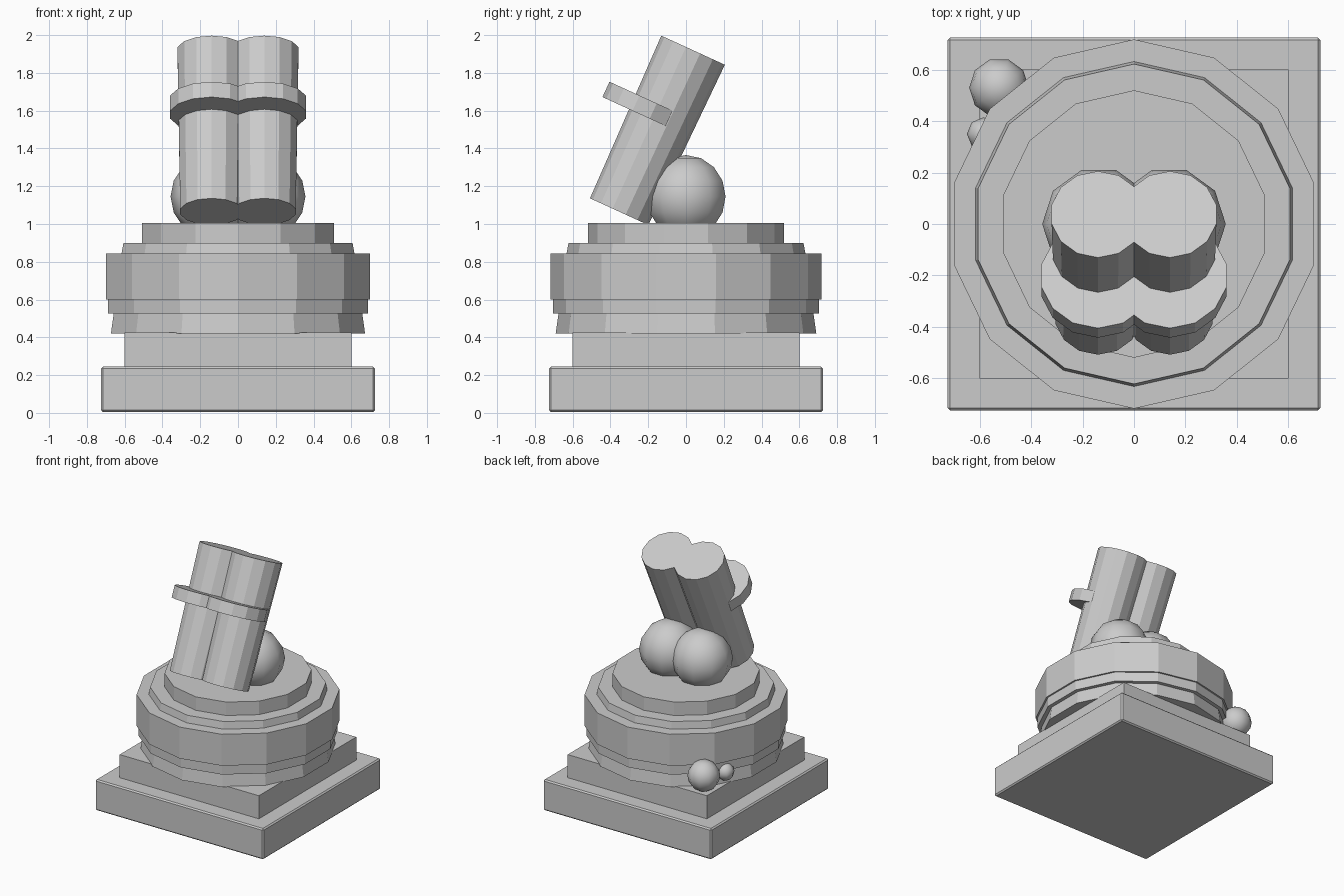
import bpy, bmesh, math
from mathutils import Matrix, Vector

if "Cube" in bpy.data.objects:
    bpy.data.objects.remove(bpy.data.objects["Cube"])

stone = bpy.data.materials.new("stone_grey")
stone.diffuse_color = (0.6, 0.6, 0.6, 1)
stone.use_nodes = True
stone.node_tree.nodes["Principled BSDF"].inputs["Base Color"].default_value = stone.diffuse_color


def finish(bm, name, matrix=Matrix(), smooth=False):
    bmesh.ops.remove_doubles(bm, verts=bm.verts, dist=1e-5)
    bmesh.ops.recalc_face_normals(bm, faces=bm.faces)
    for f in bm.faces:
        f.smooth = smooth
    mesh = bpy.data.meshes.new(name)
    bm.to_mesh(mesh)
    bm.free()
    mesh.materials.append(stone)
    ob = bpy.data.objects.new(name, mesh)
    ob.matrix_world = matrix
    bpy.context.collection.objects.link(ob)
    return ob


def lathe(name, profile, sides, start=math.pi / 2, matrix=Matrix(), smooth=False):
    """Turn (radius, height) points around z; flat ends are capped."""
    bm = bmesh.new()
    angles = [start + 2 * math.pi * i / sides for i in range(sides)]
    rings = [[bm.verts.new((r * math.cos(a), r * math.sin(a), z)) for a in angles]
             for r, z in profile]
    for lo, hi in zip(rings, rings[1:]):
        for i in range(sides):
            j = (i + 1) % sides
            bm.faces.new((lo[i], lo[j], hi[j], hi[i]))
    if profile[0][0] > 0:
        bm.faces.new(rings[0][::-1])
        bm.faces.new(rings[-1])
    return finish(bm, name, matrix, smooth)


def ball(name, centre, radius, segments, rings):
    arc = []
    for i in range(rings + 1):
        t = math.pi * i / rings
        arc.append((radius * math.sin(t) if 0 < i < rings else 0.0, -radius * math.cos(t)))
    lathe(name, arc, segments, 0, Matrix.Translation(centre), True)


def block(name, half, z0, z1, bevel=0):
    bm = bmesh.new()
    m = Matrix.Translation((0, 0, (z0 + z1) / 2)) @ Matrix.Diagonal((2 * half, 2 * half, z1 - z0, 1))
    bmesh.ops.create_cube(bm, size=1, matrix=m)
    if bevel:
        bmesh.ops.bevel(bm, geom=bm.edges[:], offset=bevel, segments=1, affect='EDGES')
    finish(bm, name)


# square plinth
block("base_plinth", 0.725, 0.005, 0.245, 0.01)
block("upper_plinth", 0.6, 0.24, 0.425)

# stepped round drum
lathe("drum", [(0.69, 0.42), (0.675, 0.525), (0.705, 0.525), (0.705, 0.6), (0.718, 0.6),
               (0.718, 0.845), (0.632, 0.845), (0.622, 0.9), (0.52, 0.9), (0.52, 1.005)], 14)

# leaning twin columns with a forward collar
tilt = Matrix.Translation((0, 0.0375, 1.92)) @ Matrix.Rotation(math.radians(-24.6), 4, 'X')
for side, sx in (("left", -1), ("right", 1)):
    lathe(side + "_column", [(0.17, -0.94), (0.185, 0)], 14,
          matrix=tilt @ Matrix.Translation((sx * 0.14, 0, 0)))
    lathe(side + "_collar", [(0.225, -0.425), (0.225, -0.336)], 14,
          matrix=tilt @ Matrix.Translation((sx * 0.14, -0.108, 0)))
    # large balls behind the columns
    ball(side + "_ball", Vector((sx * 0.137, 0, 1.145)), 0.22, 10, 8)

# small balls at the back left corner of the plinth
ball("small_ball", Vector((-0.525, 0.53, 0.536)), 0.116, 10, 8)
ball("tiny_ball", Vector((-0.585, 0.35, 0.515)), 0.065, 8, 6)
